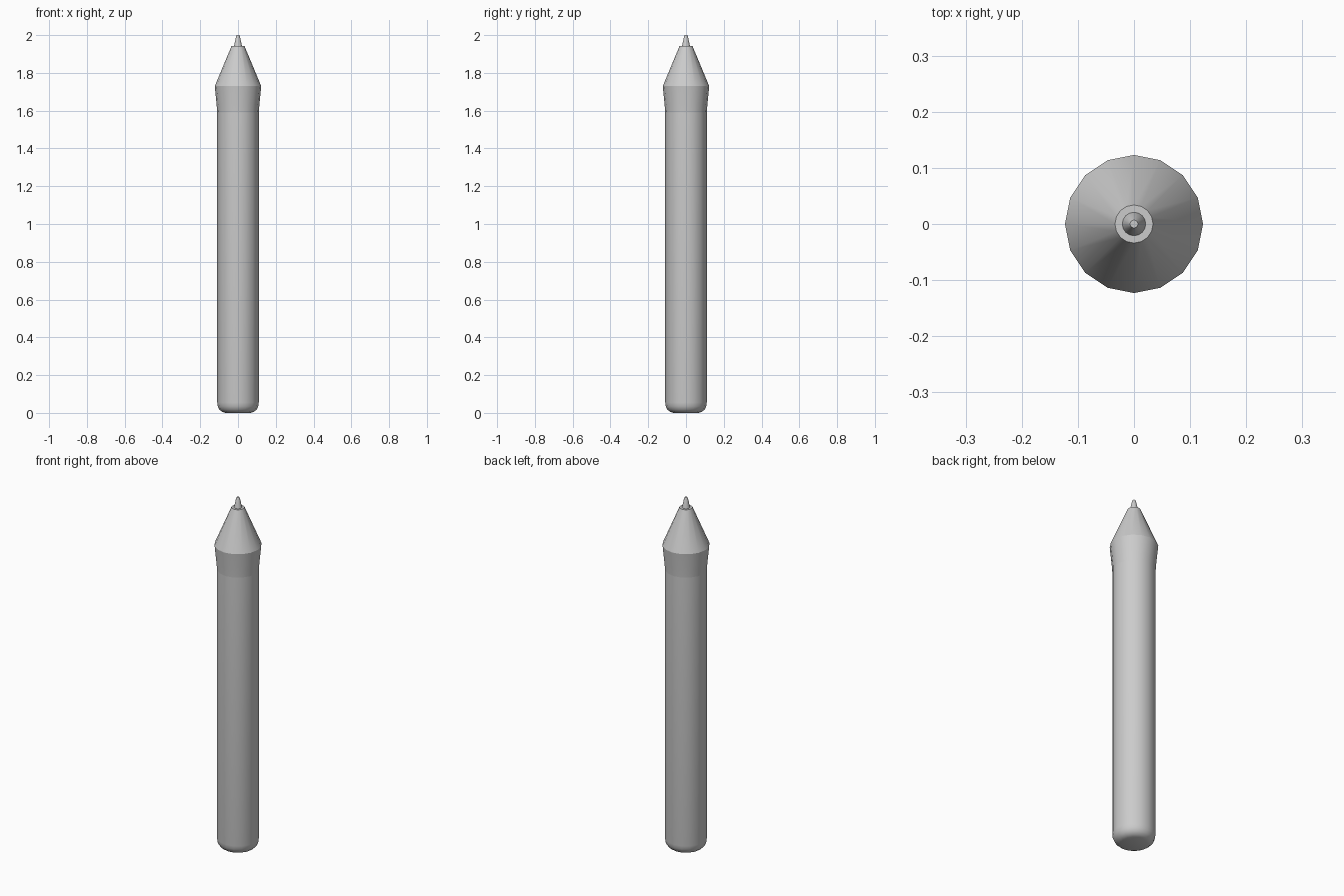
import bpy, bmesh, math

if "Cube" in bpy.data.objects:
    bpy.data.objects.remove(bpy.data.objects["Cube"])

SIDES = 16


def lathe(name, profile, cap_bottom=False, cap_top=False, angle=35):
    """Revolve (radius, z) points around the z axis."""
    bm = bmesh.new()
    rings = []
    for r, z in profile:
        rings.append([bm.verts.new((r * math.cos(2 * math.pi * i / SIDES),
                                    r * math.sin(2 * math.pi * i / SIDES), z))
                      for i in range(SIDES)])
    for low, high in zip(rings, rings[1:]):
        for i in range(SIDES):
            j = (i + 1) % SIDES
            bm.faces.new((low[i], low[j], high[j], high[i]))
    if cap_bottom:
        bm.faces.new(rings[0][::-1])
    if cap_top:
        bm.faces.new(rings[-1])
    mesh = bpy.data.meshes.new(name)
    bm.to_mesh(mesh)
    bm.free()
    ob = bpy.data.objects.new(name, mesh)
    bpy.context.collection.objects.link(ob)
    bpy.ops.object.select_all(action='DESELECT')
    ob.select_set(True)
    bpy.context.view_layer.objects.active = ob
    bpy.ops.object.shade_smooth_by_angle(angle=math.radians(angle))
    return ob


# Long barrel with a rounded lower end
lathe("barrel", [(0.068, 0.0), (0.085, 0.006), (0.099, 0.018), (0.107, 0.035),
                 (0.11, 0.055), (0.11, 1.59)], cap_bottom=True)

# Flared grip collar
lathe("grip_collar", [(0.11, 1.59), (0.113, 1.63), (0.123, 1.73)])

# Cone with a flat ring around the nib
lathe("tip_cone", [(0.123, 1.73), (0.034, 1.943), (0.019, 1.943)])

# Small tapered nib with a blunt point
lathe("nib", [(0.021, 1.943), (0.010, 1.993), (0.007, 2.0)], cap_top=True, angle=50)
